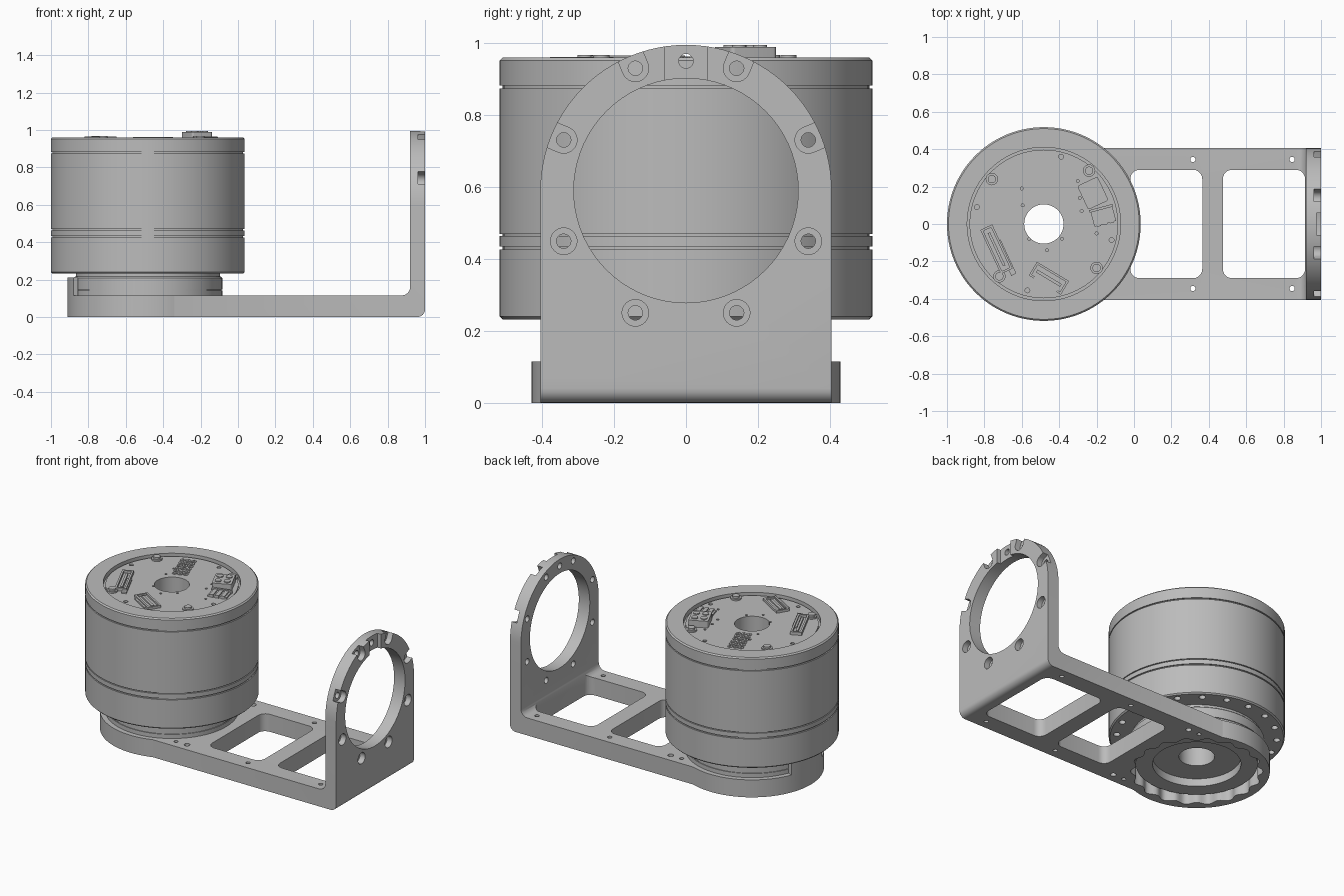
import bpy, bmesh
from math import sin, cos, pi, radians
from mathutils import Matrix, Vector

if "Cube" in bpy.data.objects:
    bpy.data.objects.remove(bpy.data.objects["Cube"])

CX = -0.482        # motor axis
RING_Z = 0.59      # centre of the upright's ring
BOARD_Z = 0.945    # circuit board surface

grey = bpy.data.materials.new("machined grey")
grey.use_nodes = True
colour = (0.5, 0.5, 0.5, 1)
grey.diffuse_color = colour
grey.node_tree.nodes["Principled BSDF"].inputs["Base Color"].default_value = colour


def make(name, bm):
    bmesh.ops.recalc_face_normals(bm, faces=bm.faces)
    me = bpy.data.meshes.new(name)
    bm.to_mesh(me)
    bm.free()
    me.materials.append(grey)
    ob = bpy.data.objects.new(name, me)
    bpy.context.collection.objects.link(ob)
    return ob


def prism(bm, outline, lo, hi, axis="z"):
    """Extrude a 2D outline along an axis."""
    place = {"z": lambda a, b, h: (a, b, h),
             "x": lambda a, b, h: (h, a, b),
             "y": lambda a, b, h: (a, h, b)}[axis]
    low, high = [[bm.verts.new(place(a, b, h)) for a, b in outline] for h in (lo, hi)]
    bm.faces.new(low)
    bm.faces.new(high)
    for i in range(len(low)):
        j = (i + 1) % len(low)
        bm.faces.new((low[i], low[j], high[j], high[i]))


def arc(cx, cy, r, a0, a1, n):
    return [(cx + r * cos(radians(a0 + (a1 - a0) * i / n)),
             cy + r * sin(radians(a0 + (a1 - a0) * i / n))) for i in range(n + 1)]


def circle(cx, cy, r, n=24):
    return arc(cx, cy, r, 0, 360, n)[:-1]


def rounded(x0, x1, y0, y1, r):
    return (arc(x1 - r, y1 - r, r, 0, 90, 6) + arc(x0 + r, y1 - r, r, 90, 180, 6)
            + arc(x0 + r, y0 + r, r, 180, 270, 6) + arc(x1 - r, y0 + r, r, 270, 360, 6))


def solid(name, outlines, lo, hi, axis="z"):
    bm = bmesh.new()
    for o in outlines:
        prism(bm, o, lo, hi, axis)
    return make(name, bm)


def combine(ob, tool, operation="DIFFERENCE"):
    mod = ob.modifiers.new("bool", "BOOLEAN")
    mod.operation, mod.solver, mod.object = operation, "EXACT", tool
    bpy.context.view_layer.objects.active = ob
    bpy.ops.object.modifier_apply(modifier=mod.name)
    bpy.data.objects.remove(tool)


def cut(ob, outlines, lo, hi, axis="z"):
    combine(ob, solid("cutter", outlines, lo, hi, axis))


def lathe(name, profile, n=96):
    bm = bmesh.new()
    vs = [bm.verts.new((CX + r, 0, z)) for r, z in profile]
    edges = [bm.edges.new((vs[i], vs[(i + 1) % len(vs)])) for i in range(len(vs))]
    bmesh.ops.spin(bm, geom=vs + edges, cent=(CX, 0, 0), axis=(0, 0, 1),
                   angle=2 * pi, steps=n, use_duplicate=False)
    bmesh.ops.remove_doubles(bm, verts=bm.verts, dist=1e-5)
    return make(name, bm)


# Bracket: L-shaped side profile with filleted corner, arched upright, round foot
T, X_IN, HALF = 0.115, 0.92, 0.405
side = ([(CX, 0)] + arc(0.96, 0.04, 0.04, 270, 360, 6) + [(1, 1.0), (X_IN, 1.0)]
        + arc(X_IN - 0.045, T + 0.045, 0.045, 0, -90, 6) + [(CX, T)])
bracket = solid("bracket", [side], -HALF, HALF, "y")
arch = [(-HALF, -0.1), (HALF, -0.1)] + arc(0, RING_Z, HALF, 0, 180, 48)
combine(bracket, solid("arch", [arch], -2, 2, "x"), "INTERSECT")
combine(bracket, solid("foot", [circle(CX, 0, 0.43, 96)], 0, T), "UNION")
lip = arc(CX, 0, 0.43, 158, 202, 14) + arc(CX, 0, 0.402, 202, 158, 14)
combine(bracket, solid("lip", [lip], T - 0.03, 0.21), "UNION")

# Windows, scalloped opening and rail holes
cut(bracket, [rounded(-0.02, 0.365, -0.29, 0.29, 0.05),
              rounded(0.475, 0.915, -0.29, 0.29, 0.05)], -0.1, 0.3)
scallop = []
for i in range(180):
    a = 2 * pi * i / 180
    r = 0.376 + 0.014 * cos(18 * a)
    scallop.append((CX + r * cos(a), r * sin(a)))
cut(bracket, [scallop], -0.1, T + 0.001)
cut(bracket, [circle(x, s * 0.345, r, 16) for s in (-1, 1)
              for x, r in ((0.315, 0.014), (0.845, 0.014), (-0.13, 0.018), (-0.21, 0.013))],
    -0.1, 0.16)

# Upright: ring opening, eight bolt holes, counterbores and open pockets
cut(bracket, [circle(0, RING_Z, 0.312, 72)], 0.8, 1.1, "x")
angles = [22.5 + 45 * i for i in range(8)]
bolts = [(0.368 * cos(radians(a)), RING_Z + 0.368 * sin(radians(a))) for a in angles]
cut(bracket, [circle(y, z, 0.02, 20) for y, z in bolts] + [circle(0, 0.95, 0.02, 20)],
    0.8, 1.1, "x")
bores = []
for a, (y, z) in zip(angles, bolts):
    if a < 180:    # upper pockets open outwards
        end = (y + 0.15 * cos(radians(a)), z + 0.15 * sin(radians(a)))
        bores.append(arc(y, z, 0.037, a + 90, a + 270, 14)
                     + arc(*end, 0.037, a - 90, a + 90, 4))
    else:
        bores.append(circle(y, z, 0.037))
cut(bracket, bores, 0.963, 1.1, "x")
cut(bracket, [[(-0.06, 0.85), (0.06, 0.85), (0.06, 1.1), (-0.06, 1.1)]], 0.975, 1.1, "x")


# Motor housing: one turned profile with grooves, output flange and through bore
def groove(z, r=0.518, w=0.004, d=0.008):
    return [(r, z - w), (r - d, z - w), (r - d, z + w), (r, z + w)]


profile = ([(0.105, 0.10), (0.26, 0.10), (0.26, 0.05), (0.358, 0.05), (0.358, T),
            (0.398, T)] + groove(0.145, 0.398, 0.003, 0.005)
           + [(0.398, 0.208), (0.39, 0.215), (0.385, 0.215), (0.385, 0.232),
              (0.51, 0.232), (0.518, 0.24)]
           + groove(0.43) + groove(0.466, w=0.003) + groove(0.878)
           + [(0.518, 0.952), (0.51, 0.96), (0.41, 0.96), (0.41, 0.93), (0.397, 0.93),
              (0.397, BOARD_Z), (0.105, BOARD_Z)])
motor = lathe("motor_housing", profile)
cut(motor, [circle(CX + 0.472 * cos(2 * pi * i / 20), 0.472 * sin(2 * pi * i / 20), 0.02, 16)
            for i in range(20)], 0.2, 0.26)
small = [(-0.39, 0.36), (-0.84, 0.09), (-0.12, -0.085), (-0.57, -0.355)]
tiny = [(-0.595, 0.1), (-0.56, -0.08), (-0.465, -0.14), (-0.385, -0.08), (-0.3, 0.23),
        (-0.28, 0.07), (-0.29, 0.14), (-0.2, -0.05), (-0.6, 0.19)]
cut(motor, [circle(x, y, 0.013, 12) for x, y in small]
    + [circle(x, y, 0.008, 10) for x, y in tiny], BOARD_Z - 0.02, BOARD_Z + 0.01)


# Board parts are built around a local origin, then turned into place
def part(name, x, y, angle, pieces):
    bm = bmesh.new()
    for outline, lo, hi in pieces:
        prism(bm, outline, lo, hi)
    ob = make(name, bm)
    ob.matrix_world = (Matrix.Translation(Vector((x, y, BOARD_Z - 0.002)))
                       @ Matrix.Rotation(radians(angle), 4, "Z"))
    return ob


def rect(cx, cy, w, h):
    return [(cx - w / 2, cy - h / 2), (cx + w / 2, cy - h / 2),
            (cx + w / 2, cy + h / 2), (cx - w / 2, cy + h / 2)]


def socket(length, width, height):
    t = 0.012
    return ([(rect(0, 0, length, width), 0, 0.006),
             (rect(0, 0, length * 0.75, width * 0.2), 0, height * 0.8)]
            + [(rect(0, s * (width - t) / 2, length, t), 0, height) for s in (-1, 1)]
            + [(rect(s * (length - t) / 2, 0, t, width), 0, height) for s in (-1, 1)])


part("long_socket", -0.735, -0.135, -65, socket(0.26, 0.07, 0.022))
part("long_socket_tab", -0.685, -0.18, -65, [(rect(0, 0, 0.2, 0.03), 0, 0.012)])
part("short_socket", -0.455, -0.29, -31, socket(0.2, 0.085, 0.018))
part("short_socket_tab", -0.475, -0.325, -31, [(rect(0, 0, 0.14, 0.03), 0, 0.01)])

# Power plug with four round contacts, and a three-way signal plug
pins = [(circle(sx * 0.028, sy * 0.032, 0.02, 16), 0.04, 0.052)
        for sx in (-1, 1) for sy in (-1, 1)]
part("power_plug", -0.22, 0.165, 25,
     [(rounded(-0.06, 0.06, -0.07, 0.07, 0.012), 0, 0.046)] + pins)
part("signal_plug", -0.165, 0.045, 15,
     [(rect(0, 0, 0.12, 0.09), 0, 0.012), (rect(0, 0.04, 0.13, 0.014), 0, 0.022)]
     + [(rect(i * 0.036, -0.01, 0.024, 0.08), 0, 0.02) for i in (-1, 0, 1)])

# Pin header: staggered hexagonal pads with slots between them
pads = []
for row in range(6):
    for col in range(3):
        cx, cy = (row - 2.5) * 0.038, (col - 1) * 0.034
        pads.append((circle(cx, cy, 0.017, 6), 0, 0.006))
        pads.append((rect(cx, cy, 0.016, 0.007), 0, 0.009))
part("pin_header", -0.56, 0.24, -70, pads)

# Board screws with washers
for i, (x, y) in enumerate([(-0.76, 0.24), (-0.24, 0.285), (-0.2, -0.235), (-0.72, -0.28)]):
    part(f"board_screw_{i + 1}", x, y, 0,
         [(circle(0, 0, 0.033), 0, 0.012), (circle(0, 0, 0.022), 0, 0.024)])

# Smooth the curved surfaces, keep the machined edges crisp
for ob in bpy.context.view_layer.objects:
    ob.select_set(ob.type == "MESH" and grey.name in ob.data.materials)
bpy.context.view_layer.objects.active = motor
bpy.ops.object.shade_smooth_by_angle(angle=radians(30))
